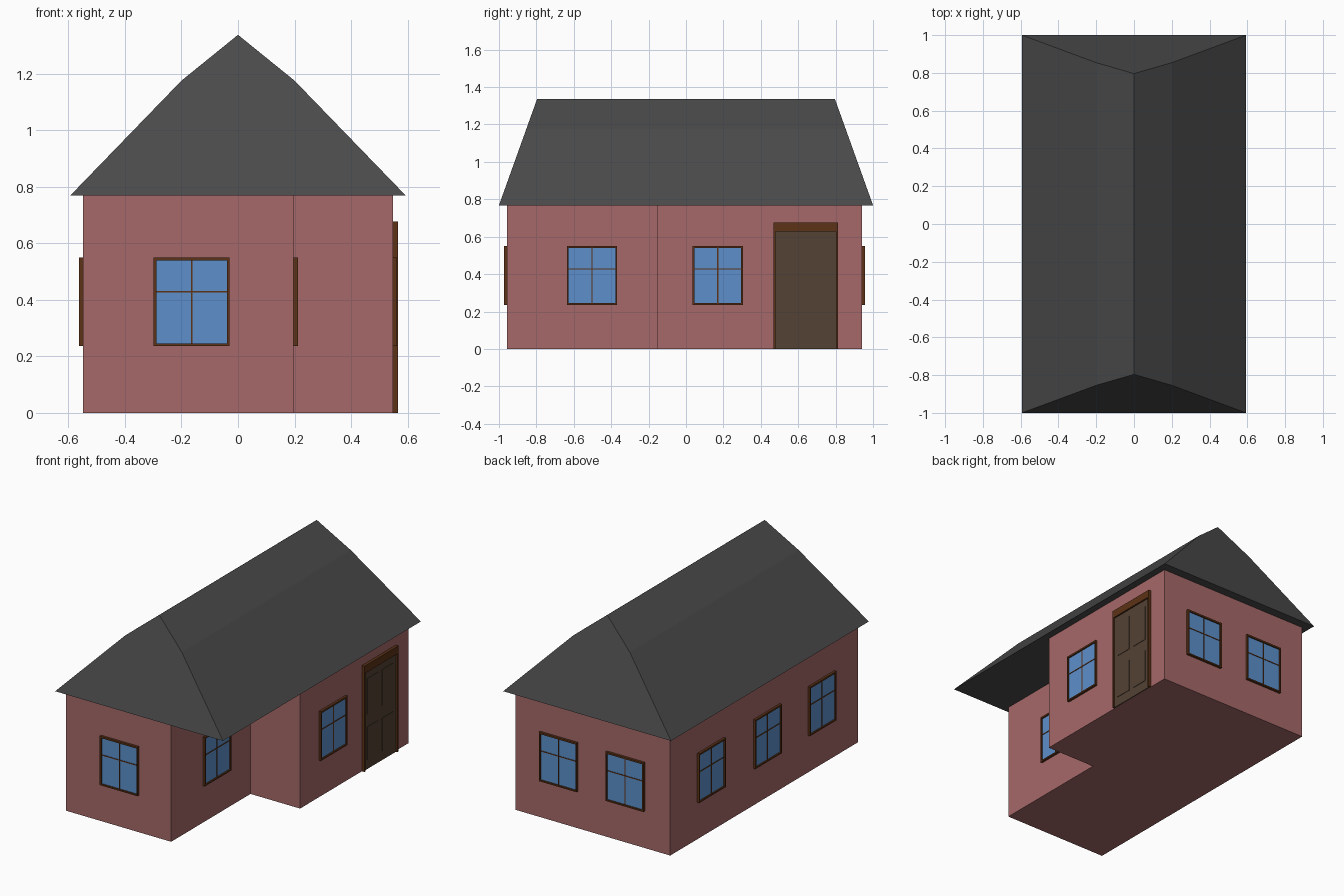
import bpy, bmesh
from math import radians
from mathutils import Matrix

if "Cube" in bpy.data.objects:
    bpy.data.objects.remove(bpy.data.objects["Cube"])


def material(name, rgb):
    m = bpy.data.materials.new(name)
    m.diffuse_color = (*rgb, 1)
    m.use_nodes = True
    m.node_tree.nodes["Principled BSDF"].inputs["Base Color"].default_value = m.diffuse_color
    return m


WALL = material("wall_red", (0.38, 0.14, 0.14))
ROOF = material("roof_grey", (0.069, 0.069, 0.069))
FRAME = material("frame_brown", (0.107, 0.032, 0.008))
DOOR = material("door_brown", (0.088, 0.054, 0.034))
GLASS = material("glass_blue", (0.11, 0.28, 0.60))


def finish(name, bm, mat):
    bmesh.ops.recalc_face_normals(bm, faces=bm.faces)
    me = bpy.data.meshes.new(name)
    bm.to_mesh(me)
    bm.free()
    me.materials.append(mat)
    ob = bpy.data.objects.new(name, me)
    bpy.context.collection.objects.link(ob)
    return ob


def boxes(name, items, mat, loc, angle):
    """Boxes (u0, u1, d0, d1, z0, z1) on a wall; d is the distance out of the wall."""
    bm = bmesh.new()
    for u0, u1, d0, d1, z0, z1 in items:
        size = Matrix.Diagonal((u1 - u0, d1 - d0, z1 - z0, 1))
        mid = Matrix.Translation(((u0 + u1) / 2, -(d0 + d1) / 2, (z0 + z1) / 2))
        bmesh.ops.create_cube(bm, size=1, matrix=mid @ size)
    ob = finish(name, bm, mat)
    ob.location = (*loc, 0)
    ob.rotation_euler.z = radians(angle)
    return ob


# L-shaped walls
X, Y0, Y1, NX, NY, EAVE = 0.548, -0.957, 0.942, 0.197, -0.155, 0.768
plan = [(-X, Y0), (NX, Y0), (NX, NY), (X, NY), (X, Y1), (-X, Y1)]
bm = bmesh.new()
base = bm.faces.new([bm.verts.new((x, y, 0)) for x, y in plan])
ext = bmesh.ops.extrude_face_region(bm, geom=[base], use_keep_orig=True)
for v in ext["geom"]:
    if isinstance(v, bmesh.types.BMVert):
        v.co.z = EAVE
finish("walls", bm, WALL)

# Roof: broken-slope profile with inclined ends
profile = [(-0.594, EAVE), (-0.2, 1.175), (0, 1.337), (0.2, 1.175), (0.594, EAVE)]
bm = bmesh.new()
ends = []
for s in (-1, 1):
    ends.append([bm.verts.new((x, s * (1 - 0.204 * (z - EAVE) / 0.569), z))
                 for x, z in profile])
    bm.faces.new(ends[-1])
for i in range(5):
    j = (i + 1) % 5
    bm.faces.new((ends[0][i], ends[0][j], ends[1][j], ends[1][i]))
finish("roof", bm, ROOF)


# Windows: frame with glazing bars, and a recessed pane
def window(name, loc, angle):
    w, z0, z1, t, d = 0.134, 0.236, 0.55, 0.009, 0.015
    boxes(name + "_frame", [
        (-w, -w + t, 0, d, z0, z1), (w - t, w, 0, d, z0, z1),
        (-w + t, w - t, 0, d, z0, z0 + t), (-w + t, w - t, 0, d, z1 - 0.011, z1),
        (-0.003, 0.003, 0, 0.009, z0 + t, z1 - 0.011),
        (-w + t, w - t, 0, 0.0085, 0.425, 0.431)], FRAME, loc, angle)
    boxes(name + "_glass", [(-w + t, w - t, 0, 0.006, z0 + t, z1 - 0.011)],
          GLASS, loc, angle)


window("front_window", (-0.164, Y0), 0)
window("porch_window", (NX, -0.502), 90)
window("right_window", (X, 0.17), 90)
for i, x in enumerate((0.238, -0.234)):
    window(f"back_window_{i + 1}", (x, Y1), 180)
for i, y in enumerate((0.535, -0.032, -0.583)):
    window(f"left_window_{i + 1}", (-X, y), -90)

# Door: frame with a deep lintel, slab, and four raised panels
at, w = (X, 0.641), 0.172
boxes("door_frame", [(-w, -w + 0.01, 0, 0.018, 0, 0.677),
                     (w - 0.01, w, 0, 0.018, 0, 0.677),
                     (-w + 0.01, w - 0.01, 0, 0.018, 0.628, 0.677)], FRAME, at, 90)
boxes("door_slab", [(-w + 0.01, w - 0.01, 0, 0.008, 0, 0.628)], DOOR, at, 90)
boxes("door_panels", [(u - 0.055, u + 0.055, 0.007, 0.011, z0, z1)
                      for u in (-0.075, 0.075)
                      for z0, z1 in ((0.06, 0.27), (0.35, 0.58))], DOOR, at, 90)
